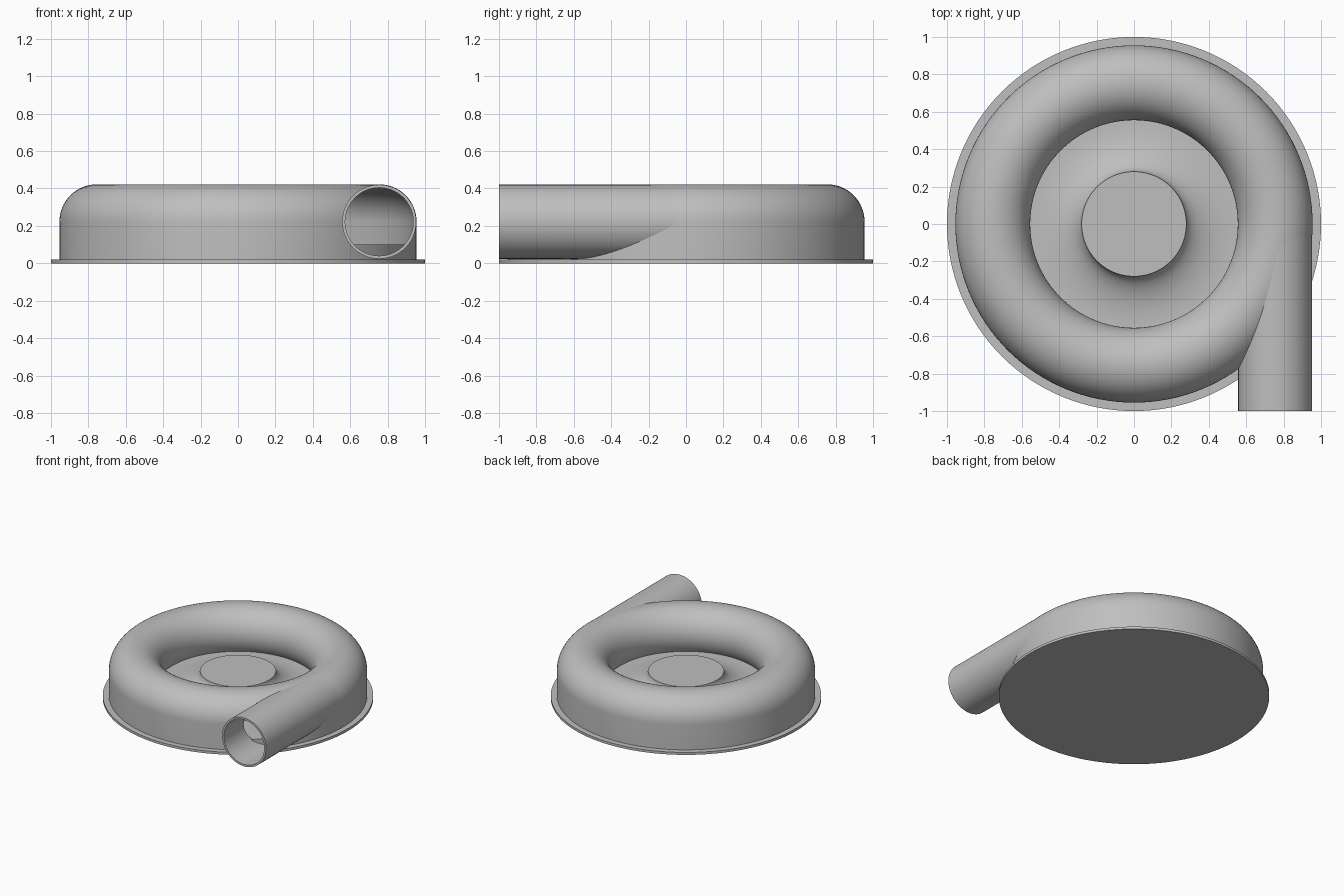
import bpy, bmesh
from math import pi, sin, cos, radians
from mathutils import Matrix

if "Cube" in bpy.data.objects:
    bpy.data.objects.remove(bpy.data.objects["Cube"])

grey = bpy.data.materials.new("plain grey")
grey.use_nodes = True
grey.diffuse_color = (0.52, 0.52, 0.52, 1)
grey.node_tree.nodes["Principled BSDF"].inputs["Base Color"].default_value = grey.diffuse_color

RING, MID, TUBE, BORE = 0.755, 0.222, 0.2, 0.185   # volute radius, height, outer and inner tube radius
FLOOR = 0.1


def finish(name, bm):
    bmesh.ops.recalc_face_normals(bm, faces=bm.faces)
    mesh = bpy.data.meshes.new(name)
    bm.to_mesh(mesh)
    bm.free()
    obj = bpy.data.objects.new(name, mesh)
    bpy.context.collection.objects.link(obj)
    mesh.materials.append(grey)
    return obj


def revolve(name, profile, closed=True, steps=128):
    """Spin a radius/height profile around the z axis."""
    bm = bmesh.new()
    verts = [bm.verts.new((r, 0, z)) for r, z in profile]
    pairs = list(zip(verts, verts[1:]))
    if closed:
        pairs.append((verts[-1], verts[0]))
    edges = [bm.edges.new(p) for p in pairs]
    bmesh.ops.spin(bm, geom=verts + edges, cent=(0, 0, 0), axis=(0, 0, 1),
                   angle=2 * pi, steps=steps, use_merge=False)
    bmesh.ops.remove_doubles(bm, verts=bm.verts, dist=1e-5)
    return finish(name, bm)


def pipe_rod(name, radius, y0, y1):
    """Solid cylinder along y on the outlet axis."""
    bm = bmesh.new()
    place = Matrix.Translation((RING, (y0 + y1) / 2, MID)) @ Matrix.Rotation(pi / 2, 4, "X")
    bmesh.ops.create_cone(bm, cap_ends=True, segments=72, radius1=radius,
                          radius2=radius, depth=y1 - y0, matrix=place)
    return finish(name, bm)


def cut(obj, cutter):
    mod = obj.modifiers.new("cut", "BOOLEAN")
    mod.operation = "DIFFERENCE"
    mod.solver = "EXACT"
    mod.object = cutter
    graph = bpy.context.evaluated_depsgraph_get()
    mesh = bpy.data.meshes.new_from_object(obj.evaluated_get(graph))
    obj.modifiers.clear()
    obj.data = mesh


def arc(radius, end):
    n = 40
    return [(RING + radius * cos(end * i / n), MID + radius * sin(end * i / n))
            for i in range(n + 1)]


# Base flange, raised floor and central hub with a concave flare
flare = [(0.28 + 0.26 * (1 - cos(t * pi / 40)), 0.22 - (0.22 - FLOOR) * sin(t * pi / 40))
         for t in range(21)]
base = revolve("base_and_hub", [(0, 0.22)] + flare + [
    (0.95, FLOOR), (0.95, 0.02), (1, 0.02), (1, 0), (0, 0)], closed=False)

# Hollow volute ring with a straight outer skirt
END = radians(226)
shell = revolve("volute_shell", [(RING + TUBE, 0.015)] + arc(TUBE, END)
                + arc(BORE, END)[::-1] + [(RING + BORE, 0.015)])

# Outlet pipe, opened into the volute
pipe = pipe_rod("outlet_pipe", TUBE - 0.002, -1, 0)
bore = pipe_rod("bore_cutter", BORE - 0.003, -1.1, 0.003)
cavity = revolve("cavity_cutter", [(RING + BORE, 0.085)] + arc(BORE, END))
cut(pipe, bore)
cut(pipe, cavity)
cut(shell, bore)
for helper in (bore, cavity):
    bpy.data.objects.remove(helper)

# Smooth shading with sharp rims
bpy.ops.object.select_all(action="DESELECT")
for obj in (base, shell, pipe):
    obj.select_set(True)
bpy.context.view_layer.objects.active = base
bpy.ops.object.shade_smooth_by_angle(angle=radians(30))
